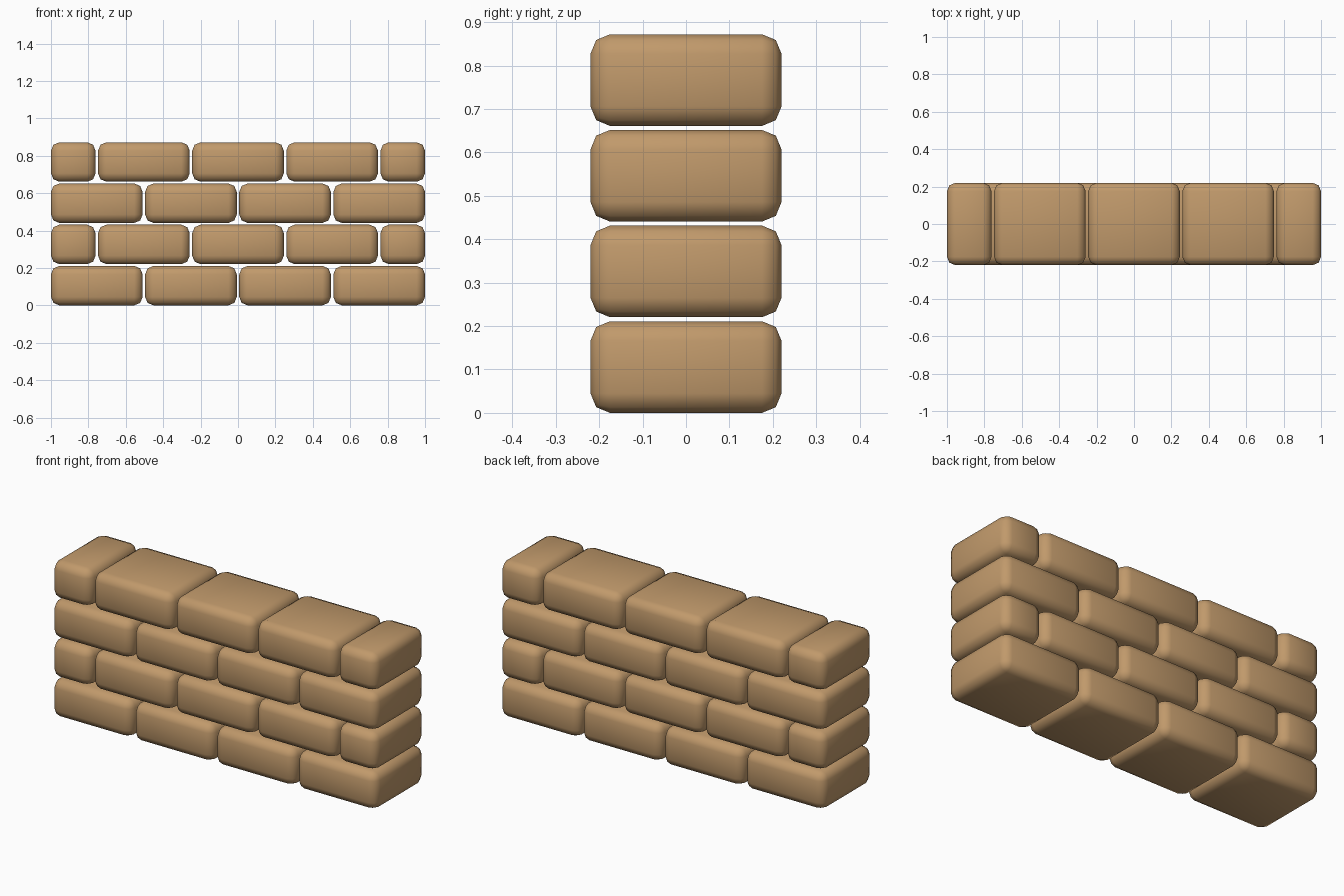
import bpy
import bmesh

if "Cube" in bpy.data.objects:
    bpy.data.objects.remove(bpy.data.objects["Cube"])

LENGTH, DEPTH, HEIGHT = 0.49, 0.44, 0.211
PITCH_X, PITCH_Z = 0.5033, 0.2203
GAP = PITCH_X - LENGTH
BEVEL = 0.045

clay = bpy.data.materials.new("tan_brick")
clay.diffuse_color = (0.53, 0.32, 0.147, 1.0)
clay.use_nodes = True
clay.node_tree.nodes["Principled BSDF"].inputs["Base Color"].default_value = clay.diffuse_color


def add_brick(name, x0, x1, z0):
    """One rounded brick spanning x0..x1, resting at z0."""
    bm = bmesh.new()
    bmesh.ops.create_cube(bm, size=1.0)
    bmesh.ops.scale(bm, vec=(x1 - x0, DEPTH, HEIGHT), verts=bm.verts)
    bmesh.ops.bevel(bm, geom=bm.edges[:], offset=BEVEL, offset_type='OFFSET',
                    segments=2, profile=0.5, affect='EDGES')
    for f in bm.faces:
        f.smooth = True
    mesh = bpy.data.meshes.new(name)
    bm.to_mesh(mesh)
    bm.free()
    mesh.materials.append(clay)
    obj = bpy.data.objects.new(name, mesh)
    obj.location = ((x0 + x1) / 2, 0, z0 + HEIGHT / 2)
    bpy.context.collection.objects.link(obj)


for row in range(4):
    z = row * PITCH_Z
    if row % 2 == 0:
        # course of four full bricks
        centres = [(i - 1.5) * PITCH_X for i in range(4)]
    else:
        # shifted course: three full bricks with a half brick at each end
        centres = [(i - 1) * PITCH_X for i in range(3)]
        inner = PITCH_X + LENGTH / 2 + GAP
        add_brick(f"half_brick_left_{row}", -1.0, -inner, z)
        add_brick(f"half_brick_right_{row}", inner, 1.0, z)
    for i, c in enumerate(centres):
        add_brick(f"brick_{row}_{i}", c - LENGTH / 2, c + LENGTH / 2, z)
